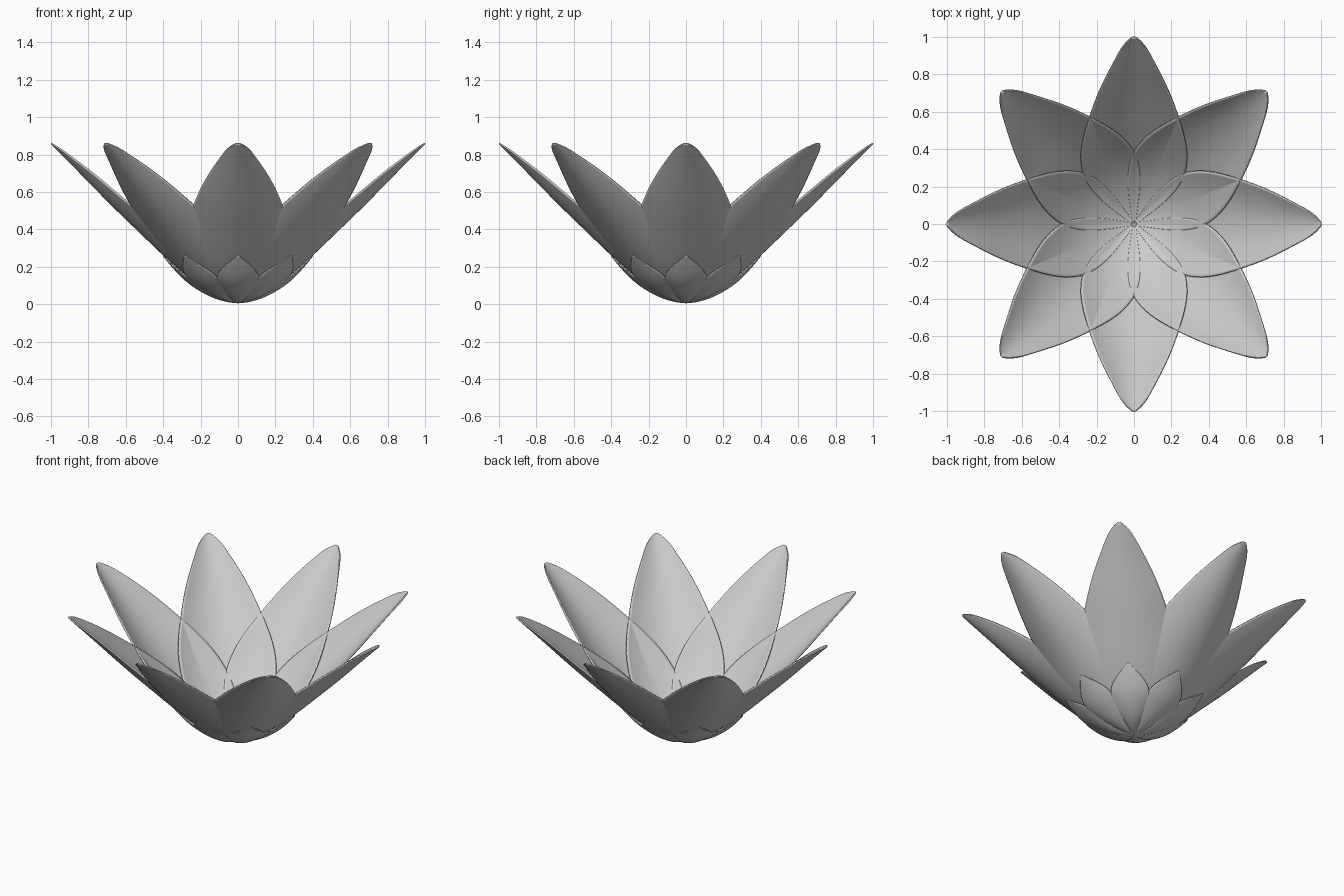
import bpy
import math

if "Cube" in bpy.data.objects:
    bpy.data.objects.remove(bpy.data.objects["Cube"])

# Leaf profiles: (distance from centre, midrib height, rim height, half width)
PETAL = [
    (0.00, 0.020, 0.022, 0.012), (0.05, 0.028, 0.045, 0.080),
    (0.12, 0.055, 0.110, 0.170), (0.20, 0.100, 0.190, 0.245),
    (0.28, 0.155, 0.274, 0.282), (0.40, 0.262, 0.388, 0.287),
    (0.52, 0.380, 0.490, 0.254), (0.62, 0.475, 0.570, 0.222),
    (0.72, 0.575, 0.655, 0.183), (0.81, 0.668, 0.728, 0.137),
    (0.90, 0.760, 0.794, 0.090), (0.96, 0.820, 0.837, 0.056),
    (1.00, 0.860, 0.860, 0.010),
]
SEPAL = [
    (0.00, 0.007, 0.012, 0.010), (0.06, 0.012, 0.030, 0.040),
    (0.14, 0.035, 0.060, 0.076), (0.22, 0.080, 0.107, 0.106),
    (0.28, 0.123, 0.150, 0.117), (0.33, 0.175, 0.190, 0.087),
    (0.37, 0.222, 0.226, 0.045), (0.40, 0.260, 0.260, 0.004),
]


def leaf_mesh(name, rows, cols):
    """Cupped leaf pointing along +x, lofted from its profile rows."""
    verts, faces = [], []
    n = cols + 1
    for dist, mid, rim, half in rows:
        for j in range(n):
            u = 2 * j / cols - 1
            verts.append((dist, half * u, mid + (rim - mid) * u * u))
    for i in range(len(rows) - 1):
        for j in range(cols):
            a = i * n + j
            faces.append((a, a + n, a + n + 1, a + 1))
    mesh = bpy.data.meshes.new(name)
    mesh.from_pydata(verts, [], faces)
    mesh.polygons.foreach_set("use_smooth", [True] * len(faces))
    return mesh


def ring(name, rows, cols, thickness, count=8):
    """Repeat one leaf around the flower centre."""
    mesh = leaf_mesh(name, rows, cols)
    for k in range(count):
        obj = bpy.data.objects.new(f"{name}_{k + 1}", mesh)
        bpy.context.collection.objects.link(obj)
        obj.rotation_euler.z = k * math.tau / count
        sub = obj.modifiers.new("smooth", 'SUBSURF')
        sub.levels = sub.render_levels = 2
        solid = obj.modifiers.new("thickness", 'SOLIDIFY')
        solid.thickness = thickness
        solid.offset = 0


# Eight large cupped petals
ring("petal", PETAL, 10, 0.008)
# Eight small sepals hugging the underside
ring("sepal", SEPAL, 6, 0.006)
